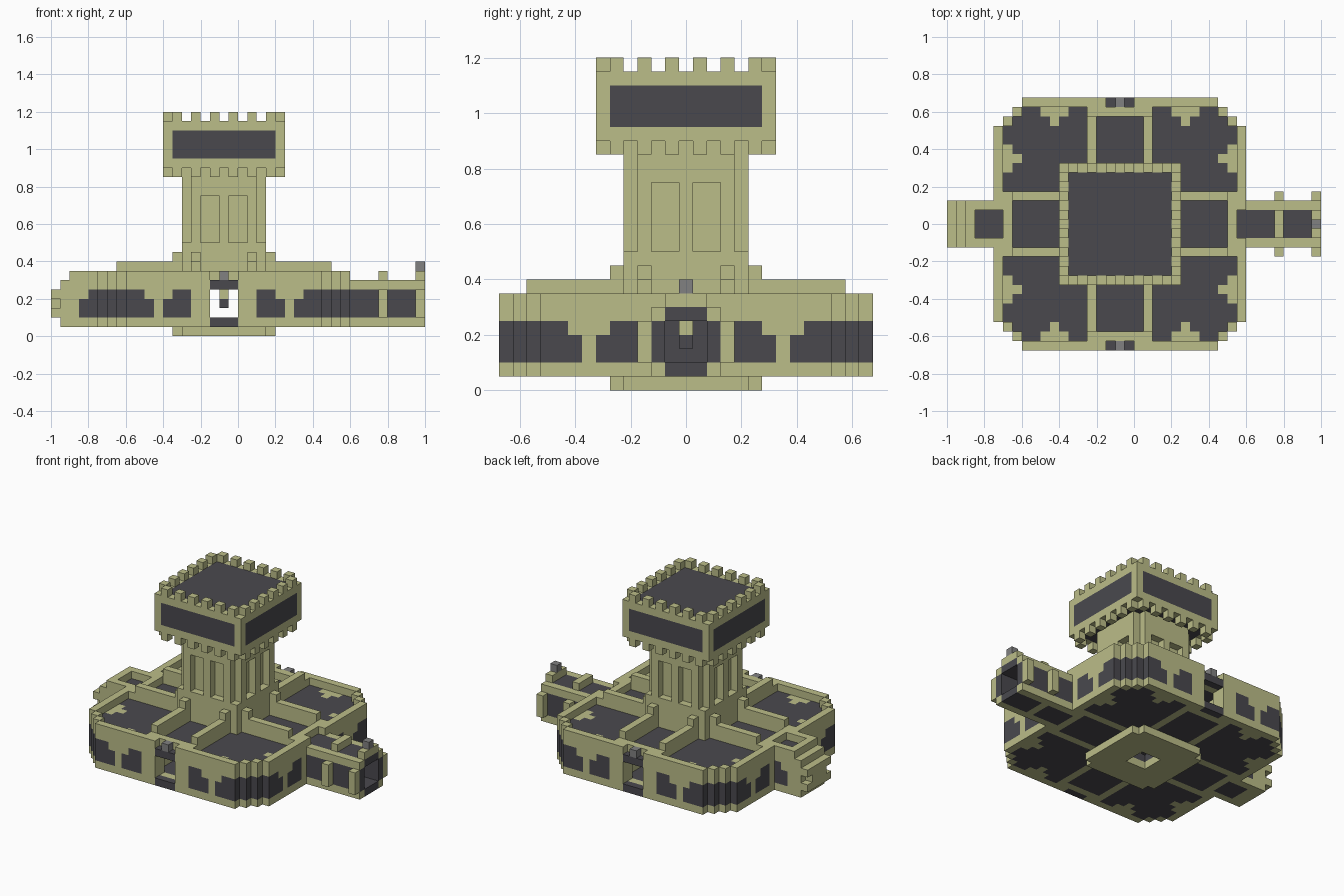
import bpy
import bmesh
from mathutils import Vector

cube = bpy.data.objects.get("Cube")
if cube:
    bpy.data.objects.remove(cube, do_unlink=True)

S = 0.05                      # block size
CENTRE_X = -0.075             # tower axis
KHAKI, DARK, GREY = range(3)


def make_material(name, rgb):
    m = bpy.data.materials.new(name)
    m.use_nodes = True
    m.diffuse_color = (*rgb, 1)
    m.node_tree.nodes["Principled BSDF"].inputs["Base Color"].default_value = (*rgb, 1)
    return m


MATERIALS = [make_material("khaki hull", (0.50, 0.51, 0.25)),
             make_material("dark glass", (0.068, 0.066, 0.076)),
             make_material("grey lamp", (0.22, 0.22, 0.22))]

grid = {}                     # block position -> (part, colour)


def span(a, b=None):
    return range(a, (a if b is None else b) + 1)


def fill(part, colour, us, vs, ks):
    for u in us:
        for v in vs:
            for k in ks:
                grid[u, v, k] = (part, colour)


def clear(us, vs, ks):
    for u in us:
        for v in vs:
            for k in ks:
                grid.pop((u, v, k), None)


def columns(radius):
    """Square footprint, with the larger and smaller distance from the axis."""
    for u in span(-radius, radius):
        for v in span(-radius, radius):
            yield u, v, max(abs(u), abs(v)), min(abs(u), abs(v))


def is_panel(a, b):
    """Dark deck and floor pattern, the same on all four sides."""
    if a == 13:
        return b <= 1
    if a == 12:
        return b in (4, 5, 9, 10)
    return b != 3 and (a, b) != (11, 7)


# Hull: rim wall with windows and doors, deck, floor and ridge walls
for u, v, a, b in columns(13):
    if a + b > 23:
        continue
    colour = DARK if is_panel(a, b) else KHAKI
    fill("deck", colour, [u], [v], [5])
    fill("hull_floor", colour, [u], [v], [1])
    if (a == 13 and b > 1) or a + b == 23:
        fill("rim_wall", KHAKI, [u], [v], span(1, 6))
        for k in span(2, 4):
            if (b >= 8 or 4 <= b <= 6) and not (k == 4 and b in (6, 8)):
                grid[u, v, k] = ("rim_wall", DARK)
    if a == 12 and b <= 3:
        fill("door_surround", KHAKI, [u], [v], [5, 6])
        if b >= 2:
            fill("door_surround", KHAKI, [u], [v], span(1, 4))
    if b == 3 and 5 <= a <= 11:
        fill("ridge_wall", KHAKI, [u], [v], span(1, 7))
        if a == 5:
            fill("ridge_wall", KHAKI, [u], [v], [8])

# Door lamps at front and back
for v in (-13, 13):
    fill("door_lamp", GREY, [0], [v], [6])

# Base plate with a square shaft hole
for u, v, a, b in columns(5):
    if a + b <= 9:
        fill("base_plate", KHAKI, [u], [v], [0])
clear(span(-1, 1), span(-1, 1), [0, 1])

# Tower shaft with recessed panels, wider foot and a hanging pendant
for u, v, a, b in columns(4):
    fill("tower_foot", KHAKI, [u], [v], span(5, 9))
    if a + b < 8:
        fill("tower_shaft", KHAKI, [u], [v], span(10, 17))
        if a == 4 and b in (1, 2):
            clear([u], [v], span(10, 14))
fill("pendant", KHAKI, [0], [0], [4])
fill("pendant", DARK, [0], [0], [3])

# Tower head: glazed walls, dark roof and floor, battlements above and below
for u, v, a, b in columns(6):
    if a < 6:
        fill("head_roof", DARK, [u], [v], [22])
        fill("head_floor", DARK, [u], [v], [18])
    else:
        fill("head_wall", KHAKI, [u], [v], span(18, 22))
        if b < 6:
            fill("head_wall", DARK, [u], [v], span(19, 21))
        if b in (1, 3, 5):
            fill("battlements", KHAKI, [u], [v], [17, 23])

# Long arm on the left: glazed corridor with two ribs and an open end
for u in span(14, 21):
    rib = u in (17, 21)
    for v in (-2, 2):
        fill("long_arm", KHAKI, [u], [v], span(1, 5))
        if u != 17:
            fill("long_arm", DARK, [u], [v], span(2, 4))
    fill("long_arm", KHAKI if u == 17 else DARK, [u], span(-1, 1), [1, 5])
    if rib:
        fill("arm_rib", KHAKI, [u], span(-1, 1), [6])
        fill("arm_rib", KHAKI, [u], [-3, 3], span(2, 4))
fill("arm_lamp", GREY, [21], [0], [7])

# Short arm on the right: closed end with two bars
for u in span(-16, -14):
    fill("short_arm", KHAKI, [u], [-2, 2], span(1, 6))
    fill("short_arm", DARK, [u], [-2, 2], span(2, 3 if u == -15 else 4) if u > -16 else [])
    fill("short_arm", DARK, [u], span(-1, 1), [1, 5])
fill("short_arm", KHAKI, [-16], span(-1, 1), [1, 5, 6])
fill("short_arm", DARK, [-16], span(-1, 1), span(2, 4))
fill("short_arm_end", KHAKI, [-17], span(-2, 2), span(1, 5))
fill("short_arm_end", KHAKI, [-18], span(-2, 2), [2, 4])
fill("short_arm_end", KHAKI, [-18], span(-1, 1), [3])


def build(part):
    """Turn the outer faces of one part's blocks into a mesh object."""
    bm = bmesh.new()
    verts = {}
    for cell, (owner, colour) in grid.items():
        if owner != part:
            continue
        for axis in range(3):
            for side in (0, 1):
                near = list(cell)
                near[axis] += 2 * side - 1
                if tuple(near) in grid:
                    continue
                p, q = (axis + 1) % 3, (axis + 2) % 3
                loop = []
                for dp, dq in ((0, 0), (1, 0), (1, 1), (0, 1)):
                    c = list(cell)
                    c[axis] += side
                    c[p] += dp
                    c[q] += dq
                    c = tuple(c)
                    if c not in verts:
                        verts[c] = bm.verts.new(Vector((c[0] - 0.5, c[1] - 0.5, c[2])) * S
                                                + Vector((CENTRE_X, 0, 0)))
                    loop.append(verts[c])
                face = bm.faces.new(loop if side else loop[::-1])
                face.material_index = colour
    mesh = bpy.data.meshes.new(part)
    bm.to_mesh(mesh)
    bm.free()
    for m in MATERIALS:
        mesh.materials.append(m)
    bpy.context.collection.objects.link(bpy.data.objects.new(part, mesh))


for part in sorted({owner for owner, _ in grid.values()}):
    build(part)
